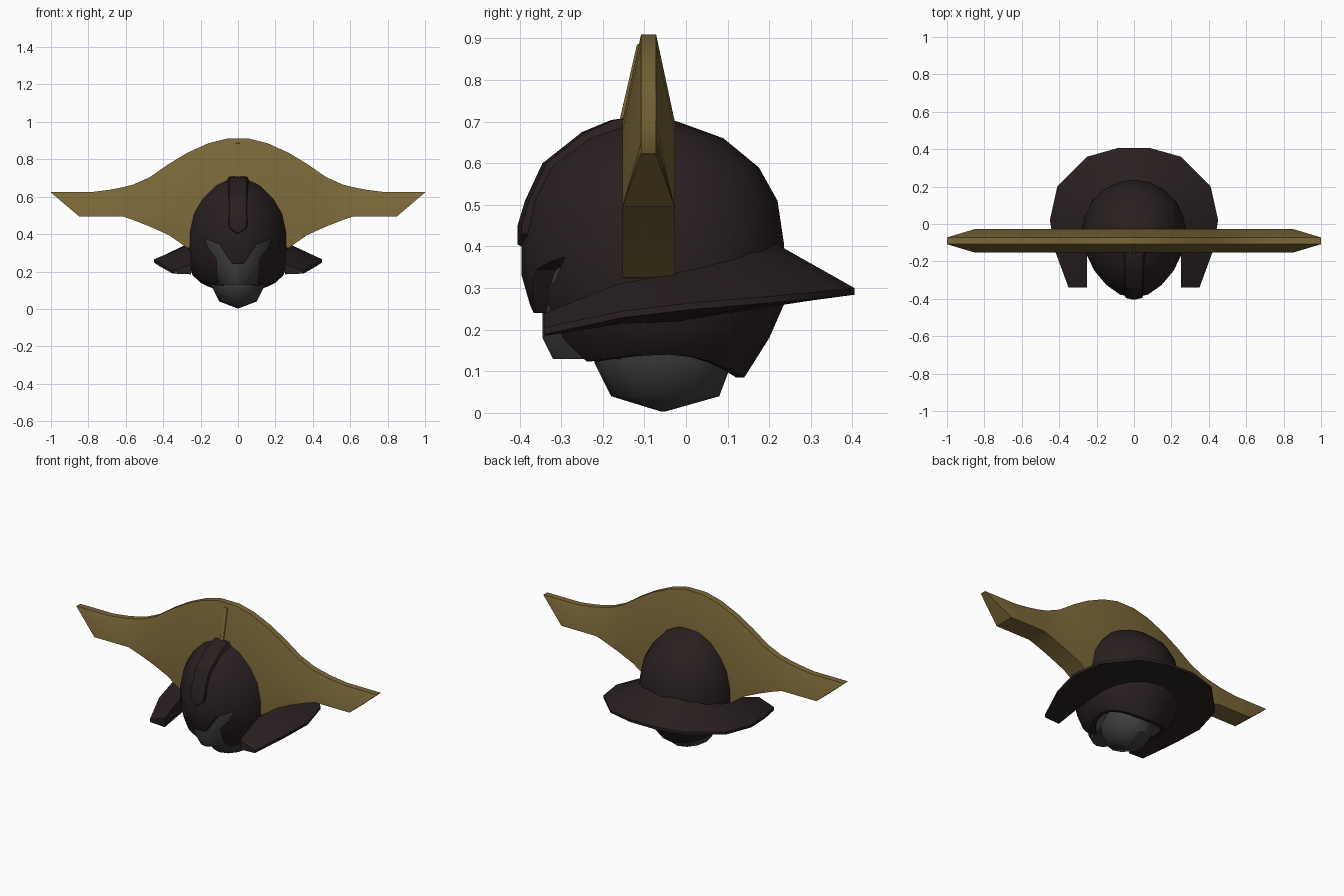
import bpy, bmesh
from math import sin, cos, pi, radians

cube = bpy.data.objects.get("Cube")
if cube:
    bpy.data.objects.remove(cube, do_unlink=True)


def material(name, rgb):
    m = bpy.data.materials.new(name)
    m.use_nodes = True
    m.diffuse_color = (*rgb, 1)
    m.node_tree.nodes["Principled BSDF"].inputs["Base Color"].default_value = (*rgb, 1)
    return m


DARK = material("dark brown", (0.022, 0.014, 0.014))
GOLD = material("old gold", (0.20, 0.14, 0.04))
GREY = material("dark grey", (0.05, 0.05, 0.05))


def finish(bm, name, mat, angle=30):
    bmesh.ops.recalc_face_normals(bm, faces=bm.faces)
    mesh = bpy.data.meshes.new(name)
    bm.to_mesh(mesh)
    bm.free()
    ob = bpy.data.objects.new(name, mesh)
    bpy.context.collection.objects.link(ob)
    mesh.materials.append(mat)
    bpy.ops.object.select_all(action='DESELECT')
    ob.select_set(True)
    bpy.context.view_layer.objects.active = ob
    if angle:
        bpy.ops.object.shade_smooth_by_angle(angle=radians(angle))
    return ob


def loft(rings, closed=True):
    """Skin a list of equal-length point rings and cap both ends."""
    bm = bmesh.new()
    rows = [[bm.verts.new(p) for p in ring] for ring in rings]
    n = len(rows[0])
    for a, b in zip(rows, rows[1:]):
        for i in range(n):
            j = (i + 1) % n
            bm.faces.new((a[i], a[j], b[j], b[i]))
    bm.faces.new(rows[0])
    bm.faces.new(rows[-1])
    return bm


def egg(z, half, front, back, mid=-0.04, n=20, prow=0.15):
    """Oval ring, narrower towards the front; z may depend on the angle."""
    ring = []
    for i in range(n):
        c, s = cos(2 * pi * i / n), sin(2 * pi * i / n)
        x = half * c * (1 - prow * s * s if s < 0 else 1)
        y = mid + s * (back - mid if s > 0 else mid - front)
        ring.append((x, y, z(s) if callable(z) else z))
    return ring


def rim(s):
    return 0.14 - (0.055 * s ** 2 if s > 0 else 0.025 * s * s)


# Helmet shell, hollowed underneath
shell = finish(loft([
    egg(0.25, 0.16, -0.23, 0.12),
    egg(rim, 0.18, -0.25, 0.12),
    egg(rim, 0.20, -0.285, 0.14),
    egg(0.18, 0.243, -0.34, 0.20),
    egg(0.26, 0.27, -0.375, 0.235),
    egg(0.33, 0.277, -0.395, 0.235),
    egg(0.41, 0.275, -0.395, 0.235),
    egg(0.51, 0.255, -0.375, 0.22),
    egg(0.59, 0.21, -0.335, 0.175),
    egg(0.66, 0.145, -0.25, 0.09),
    egg(0.70, 0.07, -0.16, -0.02),
    egg(0.71, 0.02, -0.10, -0.06)]), "helmet_shell", DARK, 0)

# Face opening, cut around a pointed nose guard
half = [(0.03, 0.24), (0.06, 0.28), (0.10, 0.345), (0.176, 0.375),
        (0.16, 0.325), (0.115, 0.27), (0.10, 0.05)]
outline = half + [(-x, z) for x, z in reversed(half)]
cutter = finish(loft([[(x, y, z) for x, z in outline] for y in (-0.6, -0.22)]),
                "face_cutter", DARK, 0)
mod = shell.modifiers.new("face", 'BOOLEAN')
mod.operation, mod.solver, mod.object = 'DIFFERENCE', 'EXACT', cutter
bpy.context.view_layer.objects.active = shell
shell.select_set(True)
cutter.select_set(False)
bpy.ops.object.modifier_apply(modifier="face")
bpy.data.objects.remove(cutter, do_unlink=True)
bpy.ops.object.shade_smooth_by_angle(angle=radians(32))

# Face and chin inside the opening
finish(loft([
    egg(0.13, 0.11, -0.32, -0.08, mid=-0.12),
    egg(0.18, 0.17, -0.345, 0.0),
    egg(0.26, 0.215, -0.345, 0.0),
    egg(0.33, 0.235, -0.355, 0.0),
    egg(0.42, 0.235, -0.35, 0.0)]), "face", GREY)

# Lower part of the head
finish(loft([
    egg(0.003, 0.004, -0.059, -0.051, mid=-0.055, n=12, prow=0),
    egg(0.04, 0.10, -0.18, 0.08, mid=-0.055, n=12, prow=0),
    egg(0.12, 0.14, -0.22, 0.11, mid=-0.055, n=12, prow=0),
    egg(0.26, 0.15, -0.22, 0.11, mid=-0.055, n=12, prow=0)]), "head_base", GREY, 50)

# Neck guard: inner edge, outer edge and lower inner height, from back to front
guard = [
    ((0.09, 0.21, 0.41), (0.09, 0.405, 0.30), 0.26),
    ((0.17, 0.15, 0.395), (0.25, 0.36, 0.295), 0.25),
    ((0.235, 0.07, 0.365), (0.41, 0.20, 0.28), 0.235),
    ((0.255, -0.02, 0.345), (0.45, 0.02, 0.265), 0.22),
    ((0.25, -0.15, 0.315), (0.42, -0.15, 0.245), 0.215),
    ((0.25, -0.34, 0.24), (0.35, -0.34, 0.205), 0.185)]


def guard_ring(inner, outer, low, side):
    ix, iy, iz = inner
    ox, oy, oz = outer
    return [(side * ix, iy, iz), (side * ox, oy, oz),
            (side * ox, oy, oz - 0.016), (side * ix, iy, low)]


finish(loft([guard_ring(*g, -1) for g in reversed(guard)]
            + [guard_ring(*g, 1) for g in guard]), "neck_guard", DARK, 35)

# Wide crest: x, top height, bottom height; thin on top and thick below
columns = [(0, 0.91, 0.32), (0.06, 0.91, 0.32), (0.16, 0.885, 0.32),
           (0.27, 0.835, 0.325), (0.37, 0.775, 0.395), (0.47, 0.705, 0.44),
           (0.56, 0.665, 0.475), (0.62, 0.65, 0.495), (0.68, 0.638, 0.495),
           (0.78, 0.625, 0.495), (0.85, 0.625, 0.495), (1.0, 0.625, 0.622)]
MID = -0.09


def crest_ring(x, top, low):
    thick = 0.018 if x * x > 0.9 else 0.063
    knee = max(low + 0.001, top - 0.21)
    return [(x, MID - 0.018, top), (x, MID + 0.018, top),
            (x, MID + thick, knee), (x, MID + thick, low),
            (x, MID - thick, low), (x, MID - thick, knee)]


finish(loft([crest_ring(-x, t, b) for x, t, b in reversed(columns[1:])]
            + [crest_ring(*c) for c in columns]), "crest", GOLD, 28)

# Thin rib up the front of the crest
finish(loft([[(x, y, z) for y, z in ((-0.118, 0.885), (-0.105, 0.89),
                                    (-0.14, 0.68), (-0.165, 0.68))]
             for x in (-0.012, 0.012)]), "crest_rib", GOLD, 0)

# Raised brow band down the front of the shell, with a pointed end
path = [(-0.12, 0.712), (-0.18, 0.704), (-0.25, 0.675), (-0.345, 0.6),
        (-0.387, 0.51), (-0.405, 0.45)]


def band_ring(y, z, w, drop):
    return [(-w, y + 0.07, z), (-w * 0.75, y + 0.01, z), (0, y, z - drop),
            (w * 0.75, y + 0.01, z), (w, y + 0.07, z)]


rings = [band_ring(y, z, 0.06, 0) for y, z in path]
rings.append(band_ring(-0.405, 0.43, 0.055, 0.025))
rings.append(band_ring(-0.385, 0.425, 0.055, 0.03))
finish(loft(rings), "brow_band", DARK, 25)
